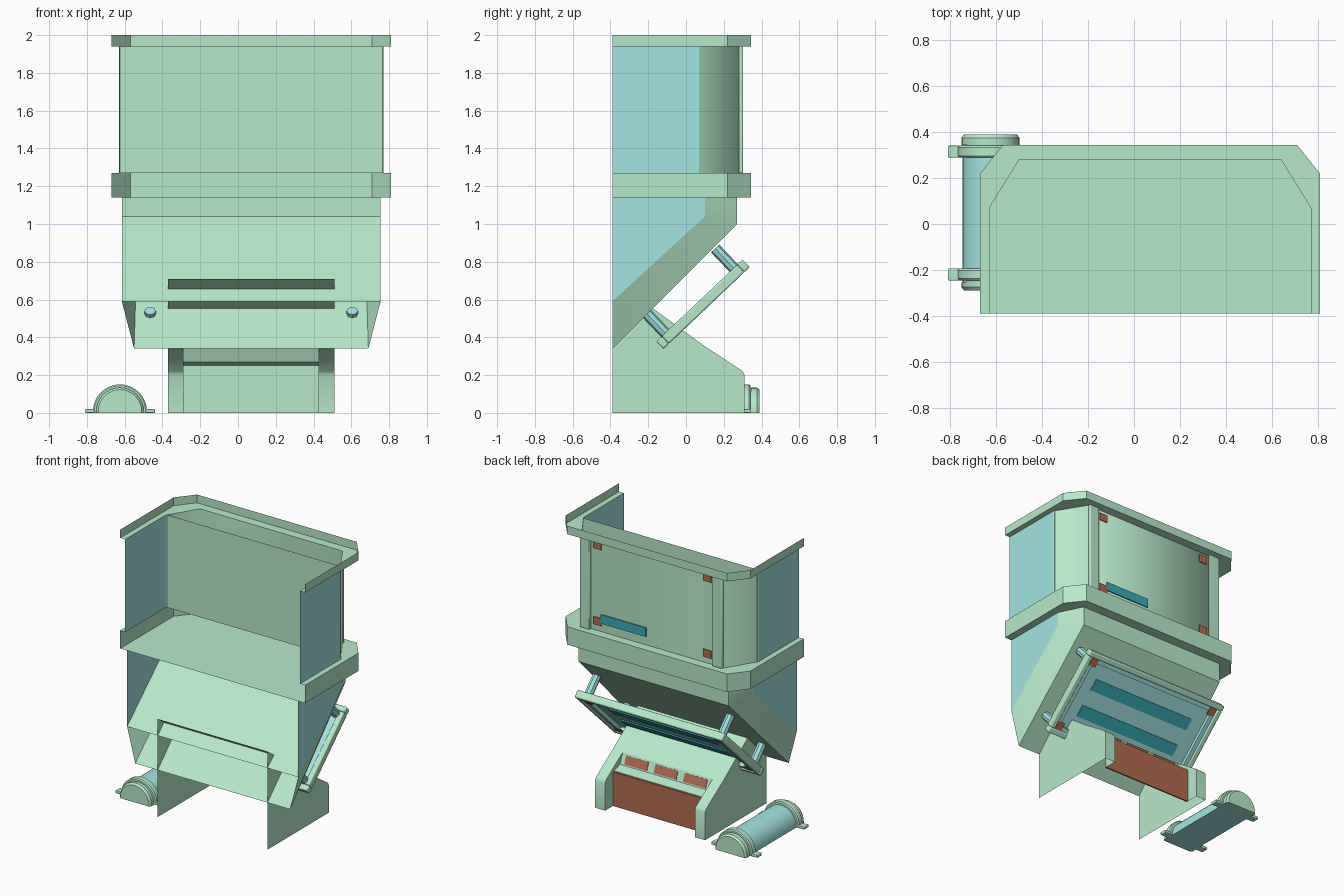
import bpy, math
from mathutils import Matrix, Vector

if "Cube" in bpy.data.objects:
    bpy.data.objects.remove(bpy.data.objects["Cube"])

CX = 0.07          # the shell is symmetric about this x
FRONT = -0.39      # open cut plane


def mat(name, rgb):
    m = bpy.data.materials.new(name)
    m.diffuse_color = (*rgb, 1)
    m.use_nodes = True
    m.node_tree.nodes["Principled BSDF"].inputs["Base Color"].default_value = m.diffuse_color
    return m


GREEN = mat("pale_green", (0.47, 0.82, 0.59))
CYAN = mat("pale_cyan", (0.36, 0.79, 0.77))
TEAL = mat("teal", (0.04, 0.42, 0.50))
BROWN = mat("terracotta", (0.45, 0.15, 0.08))


def mesh(name, verts, faces, m, bevel=0, angle=30):
    me = bpy.data.meshes.new(name)
    me.from_pydata([tuple(v) for v in verts], [], faces)
    me.materials.append(m)
    ob = bpy.data.objects.new(name, me)
    bpy.context.collection.objects.link(ob)
    bpy.context.view_layer.objects.active = ob
    bpy.ops.object.select_all(action='DESELECT')
    ob.select_set(True)
    if bevel:
        b = ob.modifiers.new("bevel", 'BEVEL')
        b.width, b.segments = bevel, 2
    bpy.ops.object.shade_smooth_by_angle(angle=math.radians(angle))
    return ob


def loft(name, rows, m, caps=False, closed=False, angle=30):
    """Quads between equal-length polylines."""
    n = len(rows[0])
    verts = [p for r in rows for p in r]
    span = n if closed else n - 1
    faces = [(i*n + j, i*n + (j+1) % n, (i+1)*n + (j+1) % n, (i+1)*n + j)
             for i in range(len(rows) - 1) for j in range(span)]
    if caps:
        faces += [tuple(range(n))[::-1], tuple(range((len(rows)-1)*n, len(rows)*n))]
    return mesh(name, verts, faces, m, angle=angle)


def box(name, c, s, m, xf=Matrix(), bevel=0):
    v = [xf @ Vector((c[0]+i*s[0]/2, c[1]+j*s[1]/2, c[2]+k*s[2]/2))
         for i in (-1, 1) for j in (-1, 1) for k in (-1, 1)]
    f = [(0, 1, 3, 2), (4, 6, 7, 5), (0, 4, 5, 1), (2, 3, 7, 6), (0, 2, 6, 4), (1, 5, 7, 3)]
    return mesh(name, v, f, m, bevel)


def outline(half, z):
    """Mirror a half plan outline about CX into a full open path."""
    right = [(CX + x, y, z) for x, y in half]
    return right + [(CX - x, y, z) for x, y in reversed(half)]


def strip(name, profile, x0, x1, m):
    """Sheet from a (y, z) profile stretched between two x values."""
    return loft(name, [[(x, y, z) for y, z in profile] for x in (x0, x1)], m)


RIM = [(0.74, FRONT), (0.74, 0.22), (0.64, 0.345)]
WALL = [(0.70, FRONT), (0.70, 0.07), (0.57, 0.28)]

# Rims with lips, and the floor
loft("top_rim", [outline(RIM, 2.0), outline(RIM, 1.94), outline(WALL, 1.94)], GREEN)
loft("middle_rim", [outline(WALL, 1.27), outline(RIM, 1.27), outline(RIM, 1.14)], GREEN)
mesh("floor", outline(RIM, 1.14), [tuple(range(6))], GREEN)

# Upper walls: back and corners smooth together, an inner partition, then flat sides
loft("upper_back_wall", [outline(WALL[1:], 1.27), outline(WALL[1:], 1.94)], GREEN, angle=75)
strip("upper_inner_wall", [(0.08, 1.27), (0.08, 1.94)], CX - 0.70, CX + 0.70, GREEN)
for s, side in ((1, "right"), (-1, "left")):
    loft("upper_side_" + side,
         [[(CX + s*0.70, y, z) for y in (FRONT, 0.07)] for z in (1.27, 1.94)], CYAN)
    box("back_pillar_" + side, (CX + s*0.53, 0.292, 1.605), (0.08, 0.022, 0.67), GREEN, bevel=0.006)
    for z in (1.34, 1.89):
        box("corner_pad_" + side, (CX + s*0.44, 0.285, z), (0.065, 0.006, 0.055), BROWN)
box("wall_label_strip", (0.30, 0.286, 1.365), (0.36, 0.008, 0.065), TEAL)

# Lower hopper: sloped tray with chamfered corners, an inner sloped floor and flat sides
back = [(0.60, 0.27, 1.14), (0.60, 0.27, 1.0), (0.62, FRONT, 0.34)]
edge = [(0.685, 0.10, 1.14), (0.685, 0.10, 1.04), (0.685, FRONT, 0.59)]
rails = [[(CX + s*x, y, z) for x, y, z in r] for s, r in ((1, edge), (1, back), (-1, back), (-1, edge))]
loft("hopper_shell", rails, GREEN)
strip("hopper_inner_floor", [p[1:] for p in edge], CX - 0.685, CX + 0.685, GREEN)
for s, side in ((1, "right"), (-1, "left")):
    pts = [(CX + s*x, y, z) for x, y, z in edge] + [(CX + s*0.685, FRONT, 1.14)]
    mesh("hopper_side_" + side, pts, [(0, 1, 2, 3)], CYAN)

# Base chute: sloped hood, side fins, flanks and recessed back panel
BW, BI = 0.44, 0.36
strip("base_hood", [(FRONT, 0.71), (0.11, 0.345)], CX - BW, CX + BW, GREEN)
strip("base_back", [(0.11, 0.345), (0.14, 0.27), (0.21, 0.25), (0.21, 0)], CX - BI, CX + BI, GREEN)
box("base_back_panel", (CX, 0.216, 0.123), (2*BI, 0.01, 0.246), BROWN)
for s, side in ((1, "right"), (-1, "left")):
    xo, xi = CX + s*BW, CX + s*BI
    fin = [(FRONT, 0), (FRONT, 0.71), (0.11, 0.345), (0.15, 0.32), (0.30, 0.22), (0.31, 0.20), (0.31, 0)]
    mesh("base_fin_" + side, [(xo, y, z) for y, z in fin], [tuple(range(7))], GREEN)
    strip("base_flank_" + side, fin[2:], xo, xi, GREEN)
    inner = fin[2:] + [(0.21, 0), (0.21, 0.25), (0.14, 0.27)]
    mesh("flank_inner_" + side, [(xi, y, z) for y, z in inner], [tuple(range(8))], GREEN)
tilt = Matrix.Translation((CX, 0.130, 0.307)) @ Matrix.Rotation(math.radians(22), 4, 'X')
for i in (-1, 0, 1):
    box("base_pad", (i*0.235, 0, 0), (0.18, 0.004, 0.06), BROWN, tilt)

# Tilted frame hung off the hopper (local y runs up the slope, local -z is outward)
slope = Matrix.Translation((CX, 0.09, 0.575)) @ Matrix.Rotation(math.radians(43.5), 4, 'X')
W, L = 1.18, 0.63
box("frame_plate", (0, 0, 0.015), (W-0.06, L-0.06, 0.012), CYAN, slope)
for s in (1, -1):
    box("frame_long_bar", (0, s*(L/2-0.02), 0), (W, 0.04, 0.055), GREEN, slope, 0.008)
    box("frame_short_bar", (s*(W/2-0.02), 0, 0), (0.04, L-0.08, 0.055), GREEN, slope, 0.008)
    box("frame_long_lip", (0, s*(L/2-0.055), -0.003), (W-0.08, 0.03, 0.03), CYAN, slope)
    box("frame_short_lip", (s*(W/2-0.055), 0, -0.003), (0.03, L-0.14, 0.03), CYAN, slope)
    box("frame_strip", (0, s*0.10, 0.006), (0.84, 0.085, 0.01), TEAL, slope)
    for t in (1, -1):
        box("frame_corner_pad", (s*(W/2-0.07), t*(L/2-0.07), -0.018), (0.055, 0.055, 0.006), BROWN, slope)
        # the lower posts just pierce the hopper, the upper ones stop at it
        post = [[slope @ Vector((s*0.535 + 0.03*math.cos(k*math.pi/4),
                                 t*0.25 + 0.03*math.sin(k*math.pi/4), z)) for k in range(8)]
                for z in (0.0, 0.17 if t > 0 else 0.19)]
        loft("frame_post", post, CYAN, caps=True, closed=True)

# Half-round tank on the ground with end caps, straps and feet
TX = -0.625


def tank(name, sections, m):
    rows = [[(TX + r*math.cos(math.pi*k/16), y, 0.008 + r*math.sin(math.pi*k/16)) for k in range(17)]
            + [(TX - r, y, 0), (TX + r, y, 0)] for y, r in sections]
    loft(name, rows, m, caps=True, closed=True)


tank("tank_body", [(-0.27, 0.122), (0.37, 0.122)], CYAN)
tank("tank_cap_front", [(-0.29, 0.115), (-0.275, 0.126), (-0.255, 0.126)], GREEN)
tank("tank_cap_back", [(0.345, 0.126), (0.375, 0.126), (0.39, 0.115)], GREEN)
for y in (-0.22, 0.315):
    tank("tank_strap", [(y-0.026, 0.136), (y-0.018, 0.143), (y+0.018, 0.143), (y+0.026, 0.136)], GREEN)
    for s in (1, -1):
        box("strap_foot", (TX + s*0.16, y, 0.01), (0.05, 0.052, 0.02), GREEN, bevel=0.004)
